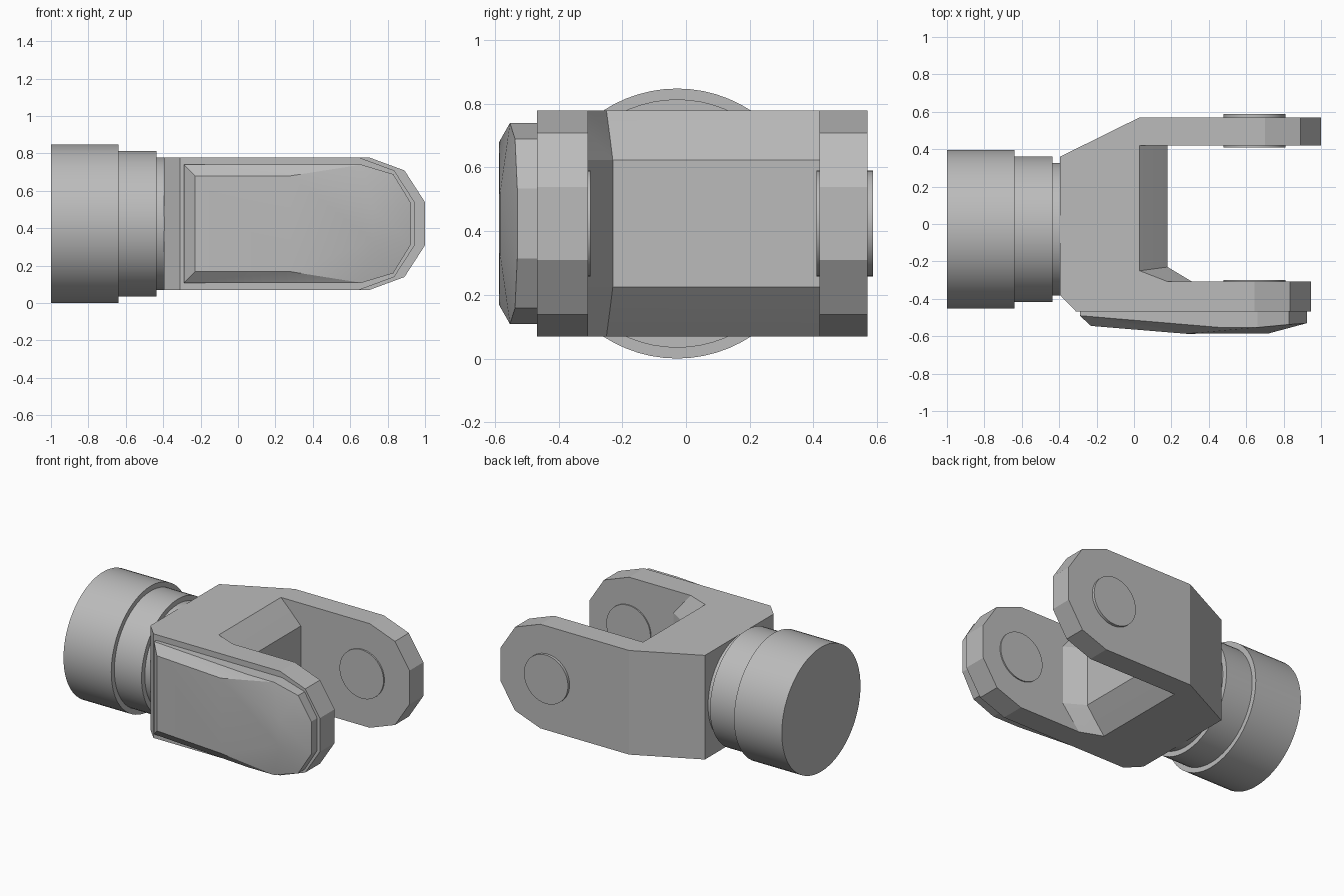
import bpy, bmesh, math
from mathutils import Matrix

if "Cube" in bpy.data.objects:
    bpy.data.objects.remove(bpy.data.objects["Cube"], do_unlink=True)

STEEL = (0.5, 0.5, 0.5, 1)
mat = bpy.data.materials.new("steel grey")
mat.use_nodes = True
mat.diffuse_color = STEEL
mat.node_tree.nodes["Principled BSDF"].inputs["Base Color"].default_value = STEEL

MID = 0.424  # height of the shaft axis


def finish(bm, name, angle):
    """Turn a bmesh into a shaded object."""
    bmesh.ops.recalc_face_normals(bm, faces=bm.faces)
    mesh = bpy.data.meshes.new(name)
    bm.to_mesh(mesh)
    bm.free()
    mesh.materials.append(mat)
    obj = bpy.data.objects.new(name, mesh)
    bpy.context.collection.objects.link(obj)
    bpy.ops.object.select_all(action='DESELECT')
    obj.select_set(True)
    bpy.context.view_layer.objects.active = obj
    bpy.ops.object.shade_smooth_by_angle(angle=math.radians(angle))
    return obj


def cylinder(name, radius, start, end, axis, a, b):
    """Cylinder along x (a, b = y, z) or along y (a, b = x, z)."""
    mid = (start + end) / 2
    if axis == 'X':
        place = Matrix.Translation((mid, a, b)) @ Matrix.Rotation(math.pi / 2, 4, 'Y')
    else:
        place = Matrix.Translation((a, mid, b)) @ Matrix.Rotation(math.pi / 2, 4, 'X')
    bm = bmesh.new()
    bmesh.ops.create_cone(bm, cap_ends=True, segments=64, radius1=radius,
                          radius2=radius, depth=end - start, matrix=place)
    return finish(bm, name, 30)


# Stepped shaft
for name, r, x0, x1 in (("shaft_end", 0.424, -1, -0.64),
                        ("shaft_step", 0.39, -0.64, -0.435),
                        ("shaft_neck", 0.355, -0.435, -0.38)):
    cylinder(name, r, x0, x1, 'X', -0.028, MID)


# Yoke: plan outlines stacked in height, with rounded tips and a bevelled web
def plan(tip, web):
    k = web / 0.15
    return [(-0.395, 0.36), (0.03, 0.57), (tip, 0.57), (tip, 0.42),
            (0.03 + web, 0.42), (0.03 + web, -0.25 + 0.02 * k),
            (0.18 + 0.13 * k, -0.308), (tip - 0.055, -0.308),
            (tip - 0.055, -0.468), (-0.31, -0.468), (-0.395, -0.38)]


half = [(0.355, 0.70, 0), (0.285, 0.89, 0.07), (0.2, 0.945, 0.15), (0.115, 1.0, 0.15)]
levels = [(-h, t, w) for h, t, w in half] + [(h, t, w) for h, t, w in reversed(half)]
bm = bmesh.new()
rings = [[bm.verts.new((x, y, MID + h)) for x, y in plan(t, w)] for h, t, w in levels]
for low, high in zip(rings, rings[1:]):
    for i in range(len(low)):
        j = (i + 1) % len(low)
        bm.faces.new((low[i], low[j], high[j], high[i]))
bm.faces.new(rings[0])
bm.faces.new(rings[-1])
bmesh.ops.dissolve_limit(bm, angle_limit=math.radians(1.5), verts=bm.verts, edges=bm.edges)
finish(bm, "yoke", 10)

# Crowned cover on the front arm, symmetric about the axis height
cover = [(-0.29, 0.316), (0.46, 0.316), (0.66, 0.316), (0.83, 0.265), (0.925, 0.11)]
rim = [-0.49, -0.553, -0.553, -0.537, -0.53]
crown = [(-0.23, -0.545, 0.256), (0.28, -0.587, 0.256), (0.72, -0.585, 0.09)]
points = [(x, -0.46, h) for x, h in cover]
points += [(x, y, h) for (x, h), y in zip(cover, rim)] + crown
bm = bmesh.new()
for x, y, h in points:
    for side in (-1, 1):
        bm.verts.new((x, y, MID + side * h))
bmesh.ops.convex_hull(bm, input=bm.verts)
bmesh.ops.dissolve_limit(bm, angle_limit=math.radians(1), verts=bm.verts, edges=bm.edges)
finish(bm, "arm_cover", 12)

# Pin bosses through both arms
cylinder("back_pin", 0.166, 0.41, 0.588, 'Y', 0.645, MID)
cylinder("front_pin", 0.166, -0.4, -0.3, 'Y', 0.645, MID)
